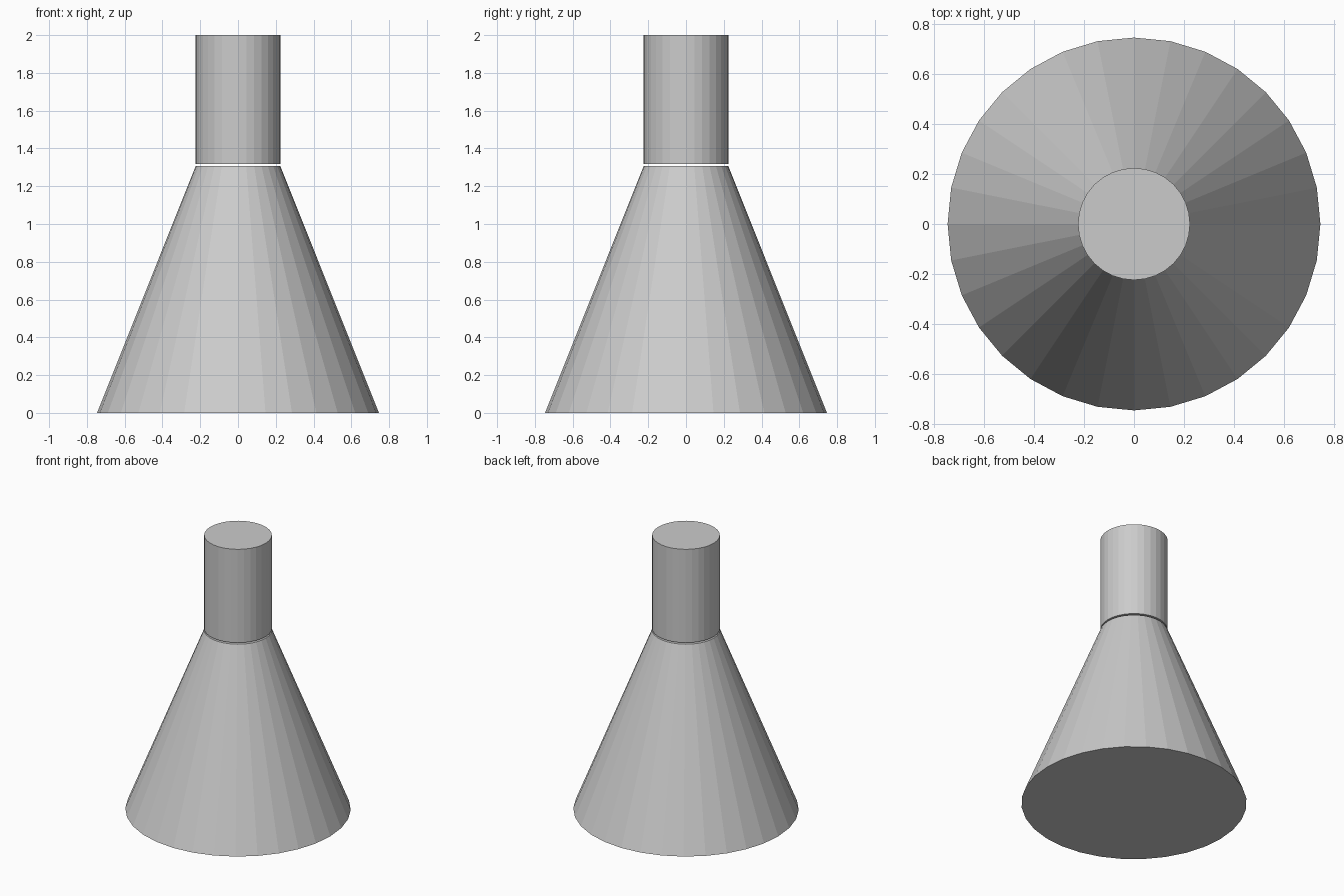
import bpy

if "Cube" in bpy.data.objects:
    bpy.data.objects.remove(bpy.data.objects["Cube"])


def frustum(name, r_bottom, r_top, z_bottom, z_top):
    """Flat-shaded, capped 32-sided section standing between two heights."""
    bpy.ops.mesh.primitive_cone_add(
        vertices=32, radius1=r_bottom, radius2=r_top,
        depth=z_top - z_bottom, location=(0, 0, (z_bottom + z_top) / 2))
    bpy.context.object.name = name


# Flared lower body
frustum("flared_body", 0.746, 0.224, 0.0, 1.307)

# Straight neck, floating just above the body
frustum("neck", 0.224, 0.224, 1.318, 2.0)
